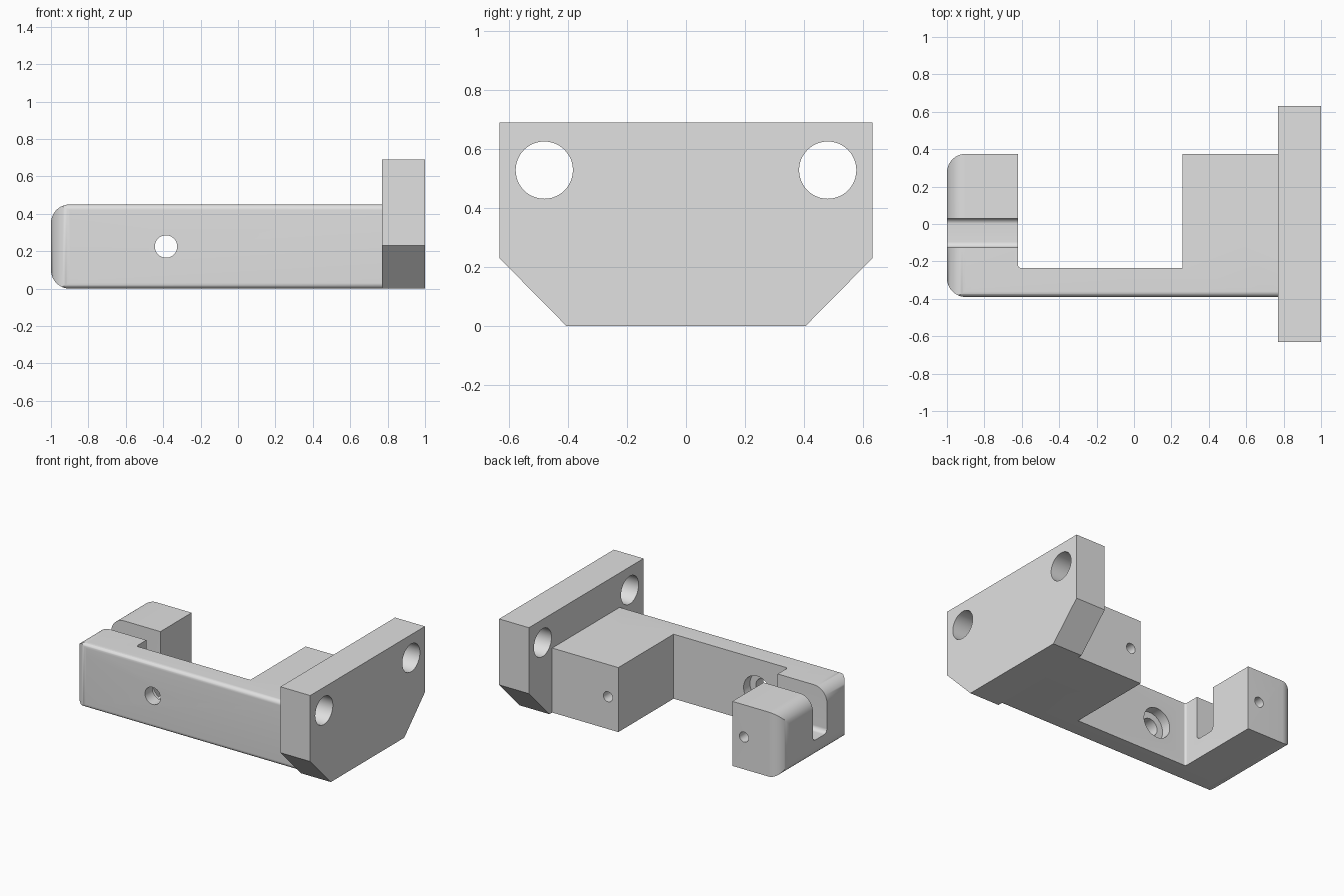
import bpy, bmesh, math
from mathutils import Vector

if "Cube" in bpy.data.objects:
    bpy.data.objects.remove(bpy.data.objects["Cube"], do_unlink=True)

grey = bpy.data.materials.new("light_grey")
grey.use_nodes = True
colour = (0.75, 0.75, 0.75, 1)
grey.diffuse_color = colour
grey.node_tree.nodes["Principled BSDF"].inputs["Base Color"].default_value = colour


def rounded(corners, steps=12):
    """Outline from (u, v, radius) corners, with a true arc at each radius."""
    outline = []
    for i, (u, v, r) in enumerate(corners):
        p = Vector((u, v))
        if r == 0:
            outline.append(p)
            continue
        a = (Vector(corners[i - 1][:2]) - p).normalized()
        b = (Vector(corners[(i + 1) % len(corners)][:2]) - p).normalized()
        # right-angled corners: the arc runs from p + a*r to p + b*r
        for k in range(steps + 1):
            t = math.pi / 2 * k / steps
            outline.append(p + a * r * (1 - math.sin(t)) + b * r * (1 - math.cos(t)))
    return outline


def prism(name, outline, axis, lo, hi):
    """Extrude a flat outline along an axis."""
    place = {"x": lambda p, t: (t, p[0], p[1]),
             "y": lambda p, t: (p[0], t, p[1]),
             "z": lambda p, t: (p[0], p[1], t)}[axis]
    bm = bmesh.new()
    low = [bm.verts.new(place(p, lo)) for p in outline]
    high = [bm.verts.new(place(p, hi)) for p in outline]
    bm.faces.new(low)
    bm.faces.new(high)
    n = len(outline)
    for i in range(n):
        j = (i + 1) % n
        bm.faces.new((low[i], low[j], high[j], high[i]))
    bmesh.ops.recalc_face_normals(bm, faces=bm.faces)
    mesh = bpy.data.meshes.new(name)
    bm.to_mesh(mesh)
    bm.free()
    mesh.materials.append(grey)
    obj = bpy.data.objects.new(name, mesh)
    bpy.context.collection.objects.link(obj)
    return obj


def rod(axis, u, v, r, lo, hi, sides=48):
    angles = [2 * math.pi * k / sides for k in range(sides)]
    return prism("cutter", [(u + r * math.cos(t), v + r * math.sin(t)) for t in angles],
                 axis, lo, hi)


def select(obj):
    bpy.ops.object.select_all(action="DESELECT")
    obj.select_set(True)
    bpy.context.view_layer.objects.active = obj


def combine(obj, tool, operation="DIFFERENCE"):
    tool.hide_render = True
    select(obj)
    mod = obj.modifiers.new("cut", "BOOLEAN")
    mod.operation = operation
    mod.solver = "EXACT"
    mod.object = tool
    bpy.ops.object.modifier_apply(modifier=mod.name)
    bpy.data.objects.remove(tool, do_unlink=True)


LEFT, JOINT, RIGHT = -1.0, 0.77, 1.0
FRONT, BACK, TOP = -0.39, 0.375, 0.45
END_R, EDGE_R = 0.1, 0.03
MID = TOP / 2

# C-shaped bracket: plan outline, trimmed by its front and side outlines
bracket = prism("bracket_body", rounded([
    (LEFT, FRONT, END_R), (JOINT, FRONT, 0), (JOINT, BACK, 0), (0.26, BACK, 0),
    (0.26, -0.235, 0), (-0.62, -0.235, 0.015), (-0.62, BACK, 0), (LEFT, BACK, END_R)]),
    "z", -0.1, 0.6)
combine(bracket, prism("front_outline", rounded([
    (LEFT, 0, END_R), (1, 0, 0), (1, TOP, 0), (LEFT, TOP, END_R)]),
    "y", -0.6, 0.6), "INTERSECT")
combine(bracket, prism("side_outline", rounded([
    (FRONT, 0, EDGE_R), (0.6, 0, 0), (0.6, TOP, 0), (FRONT, TOP, EDGE_R)]),
    "x", -1.2, 1.2), "INTERSECT")

# Slot across the short arm, with filleted floor
combine(bracket, prism("slot", rounded([
    (-0.125, 0.14, EDGE_R), (0.03, 0.14, EDGE_R), (0.03, 0.6, 0), (-0.125, 0.6, 0)]),
    "x", -1.2, -0.55))

# Counterbored through hole in the long arm
combine(bracket, rod("y", -0.385, MID, 0.06, -0.5, -0.2))
combine(bracket, rod("y", -0.385, MID, 0.105, -0.305, -0.2))

# Small pin holes in the back faces
combine(bracket, rod("y", -0.71, MID, 0.035, -0.05, 0.5))
combine(bracket, rod("y", 0.34, MID, 0.035, 0.05, 0.5))

# Mounting plate with clipped lower corners and two bolt holes
plate = prism("mounting_plate", [
    (-0.405, 0), (0.405, 0), (0.632, 0.23), (0.632, 0.69), (-0.632, 0.69), (-0.632, 0.23)],
    "x", JOINT, RIGHT)
for side in (-1, 1):
    combine(plate, rod("x", side * 0.48, 0.528, 0.097, 0.6, 1.2))

for part in (bracket, plate):
    select(part)
    bpy.ops.object.shade_smooth_by_angle(angle=math.radians(30))
